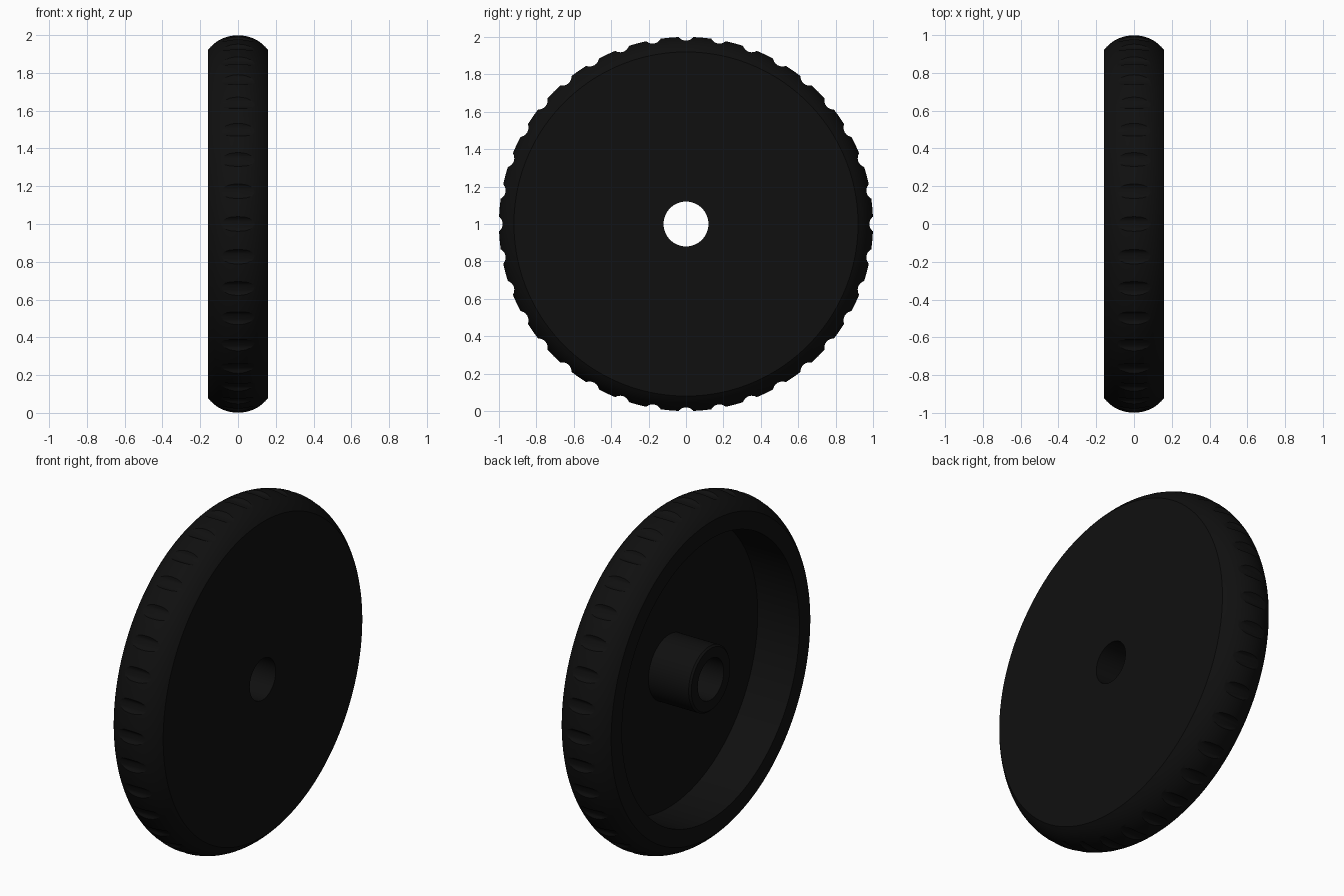
import bpy, bmesh, math
from mathutils import Matrix, Vector

if "Cube" in bpy.data.objects:
    bpy.data.objects.remove(bpy.data.objects["Cube"])

black = bpy.data.materials.new("black rubber")
black.diffuse_color = (0.005, 0.005, 0.005, 1)
black.use_nodes = True
black.node_tree.nodes["Principled BSDF"].inputs["Base Color"].default_value = black.diffuse_color

SEGMENTS = 144
NOTCHES = 36
HALF_WIDTH = 0.16


def make_object(name, bm):
    bmesh.ops.recalc_face_normals(bm, faces=bm.faces)
    mesh = bpy.data.meshes.new(name)
    bm.to_mesh(mesh)
    bm.free()
    mesh.materials.append(black)
    obj = bpy.data.objects.new(name, mesh)
    bpy.context.collection.objects.link(obj)
    obj.location.z = 1
    return obj


# Crowned tread: an arc of radius 0.2 from the open side to the closed side
tread = []
edge_angle = math.asin(HALF_WIDTH / 0.2)
for i in range(17):
    a = edge_angle * (i / 8 - 1)
    tread.append((0.2 * math.sin(a), 0.8 + 0.2 * math.cos(a)))

# Closed cross-section (x, radius): tread, flat face, bore, hub, web, rim wall
profile = tread + [
    (HALF_WIDTH, 0.12), (-HALF_WIDTH, 0.12),
    (-HALF_WIDTH, 0.18), (-0.15, 0.19), (0.11, 0.19),
    (0.11, 0.82), (-HALF_WIDTH, 0.82),
]

# Wheel body: revolve the cross-section around the x axis
bm = bmesh.new()
verts = [bm.verts.new((x, 0, r)) for x, r in profile]
edges = [bm.edges.new((v, verts[(i + 1) % len(verts)])) for i, v in enumerate(verts)]
bmesh.ops.spin(bm, geom=verts + edges, cent=(0, 0, 0), axis=(1, 0, 0),
               angle=math.tau, steps=SEGMENTS)
bmesh.ops.remove_doubles(bm, verts=bm.verts, dist=0.0002)
wheel = make_object("wheel", bm)

# Notch cutters: rods parallel to the axle, spaced around the tread
bm = bmesh.new()
for i in range(NOTCHES):
    place = (Matrix.Rotation(math.tau * i / NOTCHES, 4, 'X')
             @ Matrix.Translation(Vector((0, 0, 1.03)))
             @ Matrix.Rotation(math.pi / 2, 4, 'Y'))
    bmesh.ops.create_cone(bm, cap_ends=True, segments=24, radius1=0.05,
                          radius2=0.05, depth=0.5, matrix=place)
cutter = make_object("notch_cutter", bm)
cutter.hide_render = True
cutter.hide_set(True)

cut = wheel.modifiers.new("tread notches", 'BOOLEAN')
cut.operation = 'DIFFERENCE'
cut.solver = 'EXACT'
cut.object = cutter

# Apply the cut, then shade smooth with sharp edges kept
bpy.context.view_layer.objects.active = wheel
wheel.select_set(True)
bpy.ops.object.modifier_apply(modifier=cut.name)
bpy.data.objects.remove(cutter)
bpy.ops.object.shade_smooth_by_angle(angle=math.radians(25))
